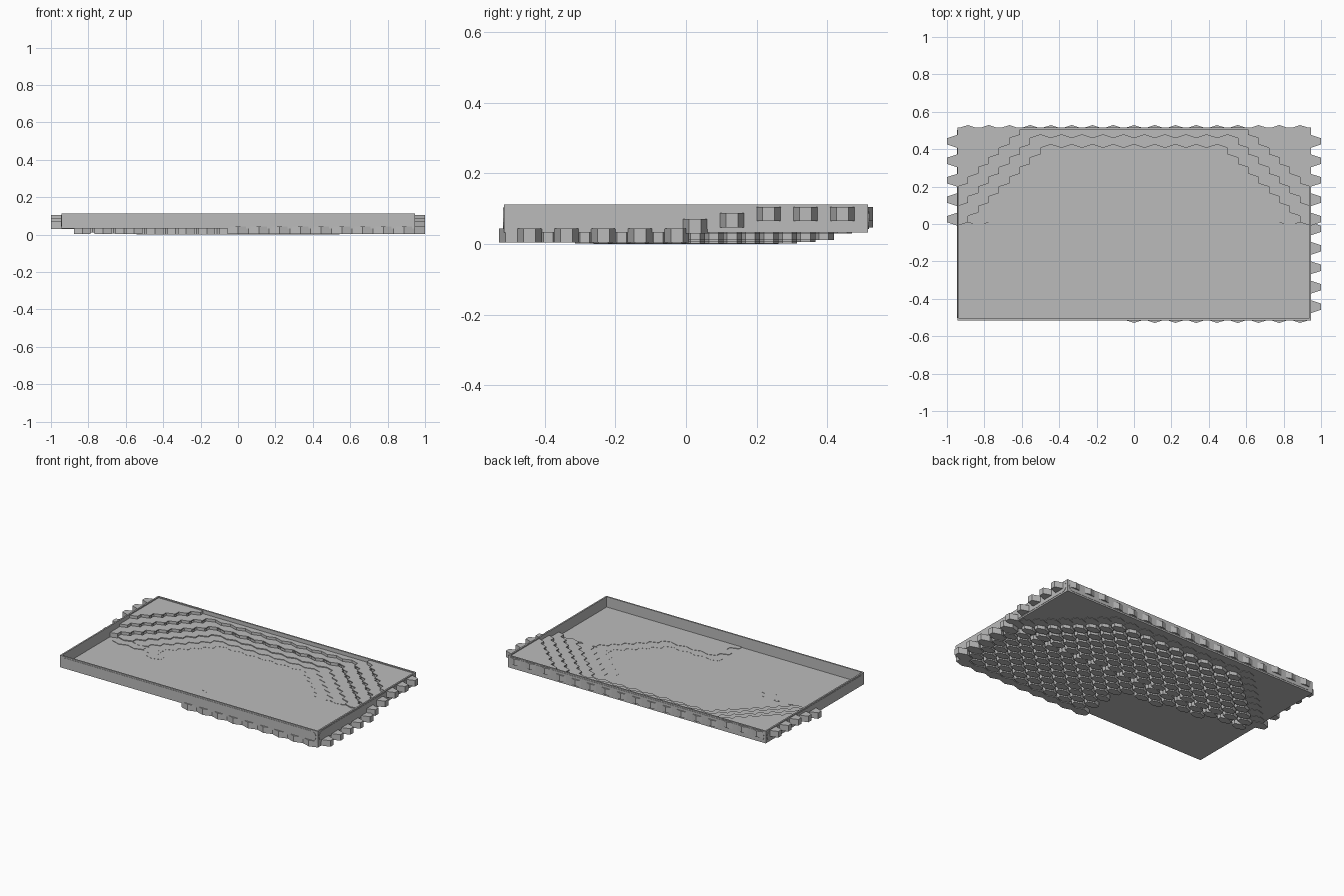
import bpy, bmesh, math

if "Cube" in bpy.data.objects:
    bpy.data.objects.remove(bpy.data.objects["Cube"], do_unlink=True)


def material(name, rgb):
    m = bpy.data.materials.new(name)
    m.use_nodes = True
    m.diffuse_color = (*rgb, 1)
    m.node_tree.nodes["Principled BSDF"].inputs["Base Color"].default_value = (*rgb, 1)
    return m


grey = material("light_grey", (0.5, 0.5, 0.5))


def finish(bm, name):
    bmesh.ops.recalc_face_normals(bm, faces=bm.faces)
    mesh = bpy.data.meshes.new(name)
    bm.to_mesh(mesh)
    bm.free()
    mesh.materials.append(grey)
    ob = bpy.data.objects.new(name, mesh)
    bpy.context.collection.objects.link(ob)
    return ob


def box(name, lo, hi):
    bm = bmesh.new()
    bmesh.ops.create_cube(bm, size=1)
    for v in bm.verts:
        v.co = [(a + b) / 2 + c * (b - a) for a, b, c in zip(lo, hi, v.co)]
    return finish(bm, name)


def prism(bm, outline, z0, z1):
    low = [bm.verts.new((x, y, z0)) for x, y in outline]
    high = [bm.verts.new((x, y, z1)) for x, y in outline]
    bm.faces.new(low[::-1])
    bm.faces.new(high)
    for i in range(len(low)):
        j = (i + 1) % len(low)
        bm.faces.new((low[i], low[j], high[j], high[i]))


# Tray: floor and four thin walls
W, D, T = 0.945, 0.515, 0.01
BASE, FLOOR, RIM = 0.033, 0.041, 0.112
box("tray_floor", (-W, -D, BASE), (W, D, FLOOR))
for side, s in (("left", 1), ("right", -1)):
    x0, x1 = sorted((s * W, s * (W - T)))
    box(side + "_wall", (x0, -D, BASE), (x1, D, RIM))
for side, s in (("back", 1), ("front", -1)):
    y0, y1 = sorted((s * D, s * (D - T)))
    box(side + "_wall", (-W + T, y0, BASE), (W - T, y1, RIM))


# Rounded panels on the outside of the walls
def panel(name, half, turn, offset):
    r, zc = 0.03, 0.073
    outline = []
    for end in (1, -1):
        for i in range(9):
            a = (i / 8 - 0.5) * math.pi
            outline.append((end * (half - r + r * math.cos(a)), end * r * math.sin(a)))
    bm = bmesh.new()
    prism(bm, outline, 0, 0.002)
    ob = finish(bm, name)
    ob.rotation_euler = (math.pi / 2, 0, turn)
    ob.location = (offset * math.sin(turn), -offset * math.cos(turn), zc)


for i, name in enumerate(("front", "left", "back", "right")):
    wide = i % 2 == 0
    panel(name + "_panel", (W if wide else D) - 0.012, i * math.pi / 2, D if wide else W)

# Hexagonal tiles in stepped rings, rising towards the back corners
PX, PY = 0.111, 0.052
FLAT, TIP, THICK = 0.017, 0.035, 0.04
RISE = {5: 0.002, 6: 0.005, 7: 0.011, 8: 0.03, 9: 0.047}


def hexagon(x, y, s):
    h = PX / 2 * s
    return [(x + h, y - FLAT * s), (x + h, y + FLAT * s), (x, y + TIP * s),
            (x - h, y + FLAT * s), (x - h, y - FLAT * s), (x, y - TIP * s)]


def tiles(name, side):
    bm = bmesh.new()
    for k in range(10):
        y = side * (k + 0.5) * PY
        shift = 0.5 if k % 2 == 0 else 0
        for c in range(-9, 9):
            x = (c + shift) * PX
            if abs(x) > W + 0.01:
                continue
            if side < 0 and x < -0.02 and y < -0.2 - 0.2 * x:
                continue
            ring = max(k, int(abs(x) / PX + k / 2 - 0.5 + 0.01))
            z = 0.065 if ring > 9 else RISE.get(ring, 0)
            if side < 0:
                z = min(z, 0.004)
            # A full cap over a narrower stem; edge tiles stay full
            edge = abs(x) > W - 0.03 or k == 9
            split = z + THICK - 0.006
            prism(bm, hexagon(x, y, 1), z if edge else split, z + THICK)
            if not edge:
                prism(bm, hexagon(x, y, 0.8), z, split)
    finish(bm, name)


tiles("back_tiles", 1)
tiles("front_tiles", -1)
